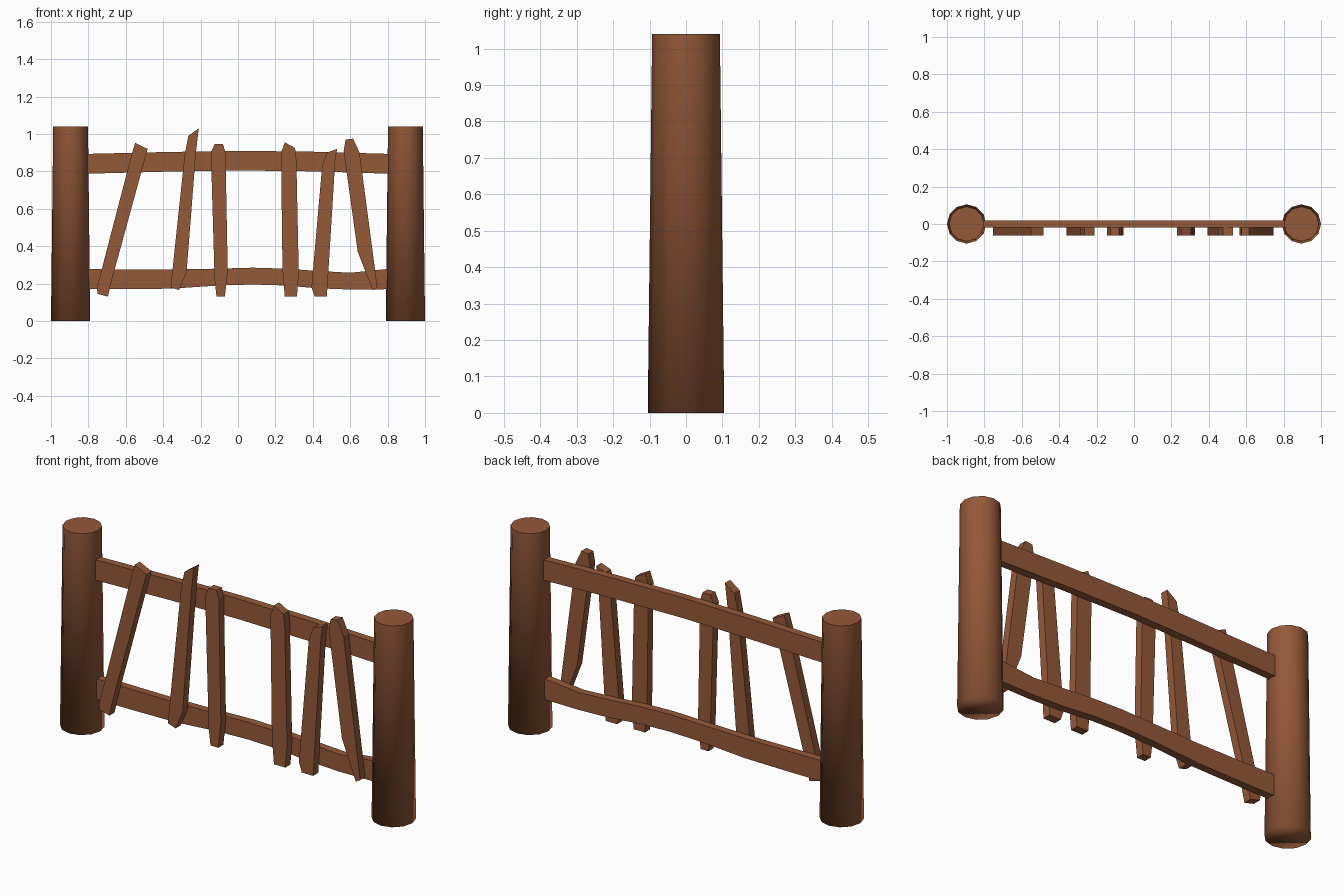
import bpy, bmesh, math

if "Cube" in bpy.data.objects:
    bpy.data.objects.remove(bpy.data.objects["Cube"])

wood = bpy.data.materials.new("brown_wood")
wood.diffuse_color = (0.30, 0.10, 0.04, 1)
wood.use_nodes = True
wood.node_tree.nodes["Principled BSDF"].inputs["Base Color"].default_value = wood.diffuse_color


def finish(name, bm):
    bmesh.ops.recalc_face_normals(bm, faces=bm.faces)
    me = bpy.data.meshes.new(name)
    bm.to_mesh(me)
    bm.free()
    me.materials.append(wood)
    ob = bpy.data.objects.new(name, me)
    bpy.context.collection.objects.link(ob)
    return ob


def board(name, outline, y0, y1):
    """Extrude an x-z outline from y0 to y1."""
    bm = bmesh.new()
    face = bm.faces.new([bm.verts.new((x, y0, z)) for x, z in outline])
    ext = bmesh.ops.extrude_face_region(bm, geom=[face])["geom"]
    moved = [v for v in ext if isinstance(v, bmesh.types.BMVert)]
    bmesh.ops.translate(bm, verts=moved, vec=(0, y1 - y0, 0))
    return finish(name, bm)


def rail(name, path):
    """Bent horizontal plank from (x, bottom z, top z) stations."""
    bm = bmesh.new()
    rings = [[bm.verts.new(p) for p in ((x, -.02, a), (x, .02, a), (x, .02, b), (x, -.02, b))]
             for x, a, b in path]
    for r, s in zip(rings, rings[1:]):
        for i in range(4):
            j = (i + 1) % 4
            bm.faces.new((r[i], r[j], s[j], s[i]))
    bm.faces.new(rings[0])
    bm.faces.new(rings[-1])
    return finish(name, bm)


# Tapered posts: rounded shading on sides and base, crisp top rim
H = 1.04
for side, x in (("left", -0.895), ("right", 0.895)):
    bm = bmesh.new()
    bmesh.ops.create_cone(bm, cap_ends=True, segments=12, radius1=0.105, radius2=0.093, depth=H)
    bmesh.ops.translate(bm, verts=bm.verts, vec=(x, 0, H / 2))
    for f in bm.faces:
        f.smooth = True
    for e in bm.edges:
        if all(v.co.z > H - 0.01 for v in e.verts):
            e.smooth = False
    finish(side + "_post", bm)

# Rails
rail("top_rail", [(-.82, .787, .893), (-.4, .798, .903), (0, .805, .91),
                  (.4, .8, .905), (.82, .787, .893)])
rail("bottom_rail", [(-.82, .17, .278), (-.6, .17, .276), (-.35, .173, .275), (-.1, .19, .28),
                     (.08, .195, .285), (.25, .19, .28), (.42, .175, .268),
                     (.6, .168, .258), (.82, .17, .28)])

# Crooked pickets nailed to the front of the rails
pickets = [
    [(-.55, .952), (-.483, .92), (-.68, .2), (-.695, .13), (-.75, .145), (-.755, .175), (-.57, .885)],
    [(-.21, 1.03), (-.265, .99), (-.285, .89), (-.36, .18), (-.315, .165), (-.275, .26), (-.225, .9)],
    [(-.125, .945), (-.08, .945), (-.067, .9), (-.055, .27), (-.07, .13), (-.115, .13), (-.125, .22), (-.145, .9)],
    [(.25, .955), (.305, .925), (.312, .86), (.325, .25), (.315, .13), (.25, .13), (.238, .27), (.23, .9)],
    [(.475, .9), (.53, .92), (.52, .86), (.475, .13), (.41, .13), (.393, .18), (.45, .83)],
    [(.575, .97), (.615, .975), (.65, .9), (.745, .18), (.72, .165), (.64, .37), (.565, .91)],
]
for i, outline in enumerate(pickets, 1):
    board(f"picket_{i}", outline, -.062, -.02)
